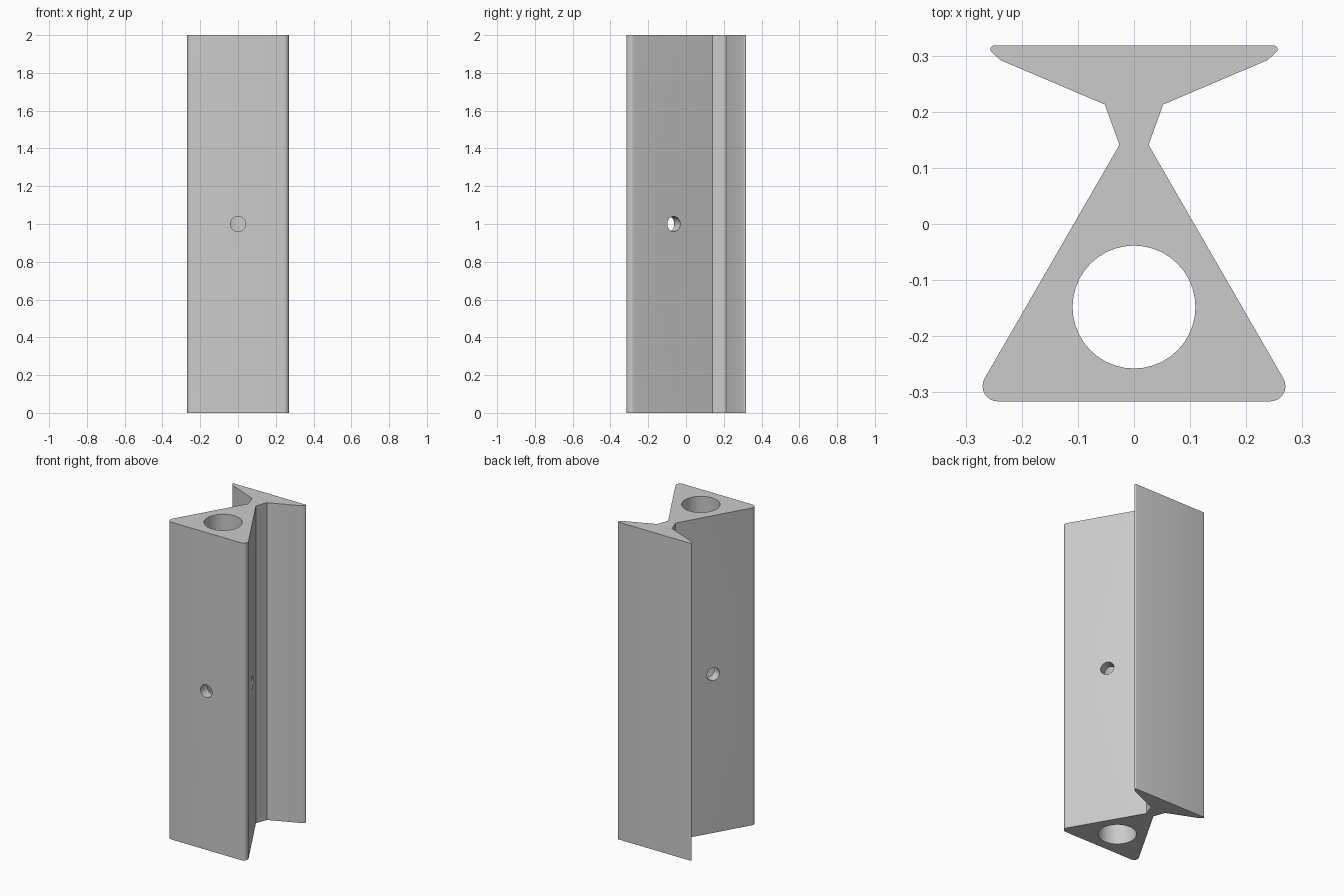
import bpy, bmesh
from math import sin, cos, radians, pi
from mathutils import Vector, Matrix

default = bpy.data.objects.get("Cube")
if default:
    bpy.data.objects.remove(default, do_unlink=True)

HEIGHT = 2.0
BORE = Vector((0, -0.148, 0))

grey = bpy.data.materials.new("plain_grey")
grey.use_nodes = True
grey.diffuse_color = (0.6, 0.6, 0.6, 1)
grey.node_tree.nodes["Principled BSDF"].inputs["Base Color"].default_value = (0.6, 0.6, 0.6, 1)


def arc(cx, cy, r, start, end, steps):
    """Points along a rounded corner, angles in degrees."""
    angles = [radians(start + (end - start) * i / steps) for i in range(steps + 1)]
    return [(cx + r * cos(a), cy + r * sin(a)) for a in angles]


def make_object(name, bm):
    bmesh.ops.recalc_face_normals(bm, faces=bm.faces)
    mesh = bpy.data.meshes.new(name)
    bm.to_mesh(mesh)
    bm.free()
    mesh.materials.append(grey)
    obj = bpy.data.objects.new(name, mesh)
    bpy.context.collection.objects.link(obj)
    return obj


def cylinder_between(name, a, b, radius, segments):
    axis = b - a
    turn = axis.to_track_quat('Z', 'Y').to_matrix().to_4x4()
    bm = bmesh.new()
    bmesh.ops.create_cone(bm, cap_ends=True, segments=segments,
                          radius1=radius, radius2=radius, depth=axis.length,
                          matrix=Matrix.Translation((a + b) / 2) @ turn)
    return make_object(name, bm)


def cut(target, cutter):
    cutter.hide_render = True
    mod = target.modifiers.new("cut", 'BOOLEAN')
    mod.operation, mod.solver, mod.object = 'DIFFERENCE', 'EXACT', cutter
    bpy.context.view_layer.objects.active = target
    bpy.ops.object.modifier_apply(modifier=mod.name)
    bpy.data.objects.remove(cutter, do_unlink=True)


# Extruded bar: half profile from back flange to front corner, mirrored
half = arc(0.2495, 0.3115, 0.0065, 90, -45, 8)
half += [(0.238, 0.292), (0.052, 0.213), (0.026, 0.141)]
half += arc(0.243, -0.289, 0.027, 30, -90, 8)
outline = half + [(-x, y) for x, y in reversed(half)]

bm = bmesh.new()
base = bm.faces.new([bm.verts.new((x, y, 0)) for x, y in outline])
top = bmesh.ops.extrude_face_region(bm, geom=[base], use_keep_orig=True)
bmesh.ops.translate(bm, vec=(0, 0, HEIGHT),
                    verts=[v for v in top["geom"] if isinstance(v, bmesh.types.BMVert)])
bar = make_object("extruded_bar", bm)

# Long round bore through the triangular body
cut(bar, cylinder_between("bore_cutter", BORE - Vector((0, 0, 0.1)),
                          BORE + Vector((0, 0, HEIGHT + 0.1)), 0.1095, 40))

# Three screw holes, square to the body's faces, meeting the bore
middle = BORE + Vector((0, 0, HEIGHT / 2))
for angle in (30, 150, 270):
    out = Vector((cos(radians(angle)), sin(radians(angle)), 0))
    cut(bar, cylinder_between("screw_hole_cutter", middle, middle + out * 0.25, 0.04, 32))

# Smooth the rounded corners and holes, keep the flat faces crisp
for obj in bpy.context.selected_objects:
    obj.select_set(False)
bar.select_set(True)
bpy.context.view_layer.objects.active = bar
bpy.ops.object.shade_smooth_by_angle(angle=radians(20))
